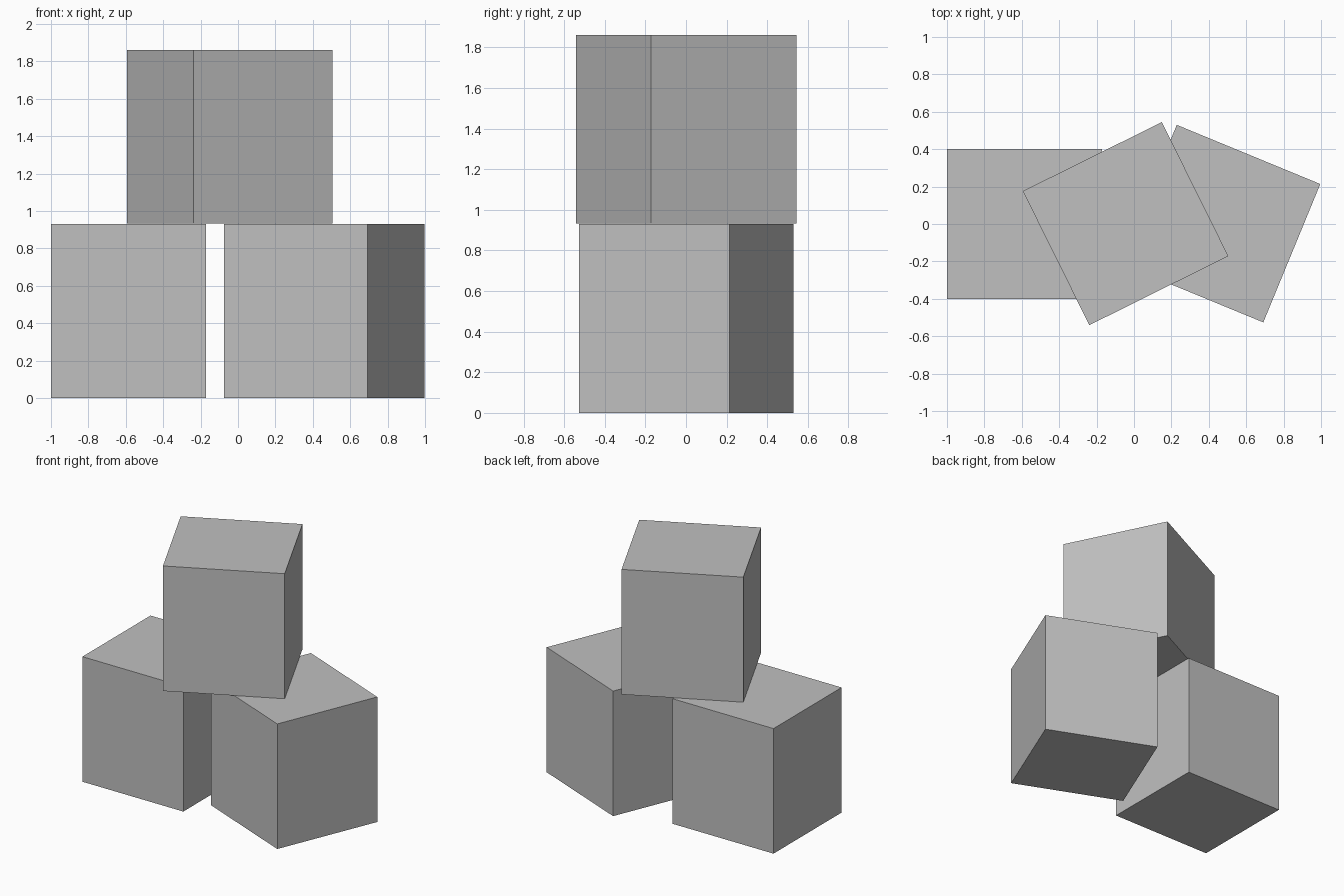
import bpy
from math import radians
from mathutils import Matrix
import bmesh

default = bpy.data.objects.get("Cube")
if default:
    bpy.data.objects.remove(default, do_unlink=True)

# Single plain grey material
grey = bpy.data.materials.new("plain_grey")
grey.use_nodes = True
colour = (0.53, 0.53, 0.53, 1)
grey.diffuse_color = colour
grey.node_tree.nodes["Principled BSDF"].inputs["Base Color"].default_value = colour

WIDTH, DEPTH, HEIGHT = 0.83, 0.80, 0.93


def add_box(name, x, y, base, turn):
    """Add one box standing on the given base height, turned about z."""
    bm = bmesh.new()
    bmesh.ops.create_cube(bm, size=1, matrix=Matrix.Diagonal((WIDTH, DEPTH, HEIGHT, 1)))
    mesh = bpy.data.meshes.new(name)
    bm.to_mesh(mesh)
    bm.free()
    mesh.materials.append(grey)
    box = bpy.data.objects.new(name, mesh)
    box.location = (x, y, base + HEIGHT / 2)
    box.rotation_euler.z = radians(turn)
    bpy.context.collection.objects.link(box)


# Two boxes on the ground, one stacked across them
add_box("lower_right_box", -0.585, 0, 0, 0)
add_box("lower_left_box", 0.46, 0.002, 0, -22.4)
add_box("top_box", -0.045, 0.002, HEIGHT + 0.002, 26.4)
